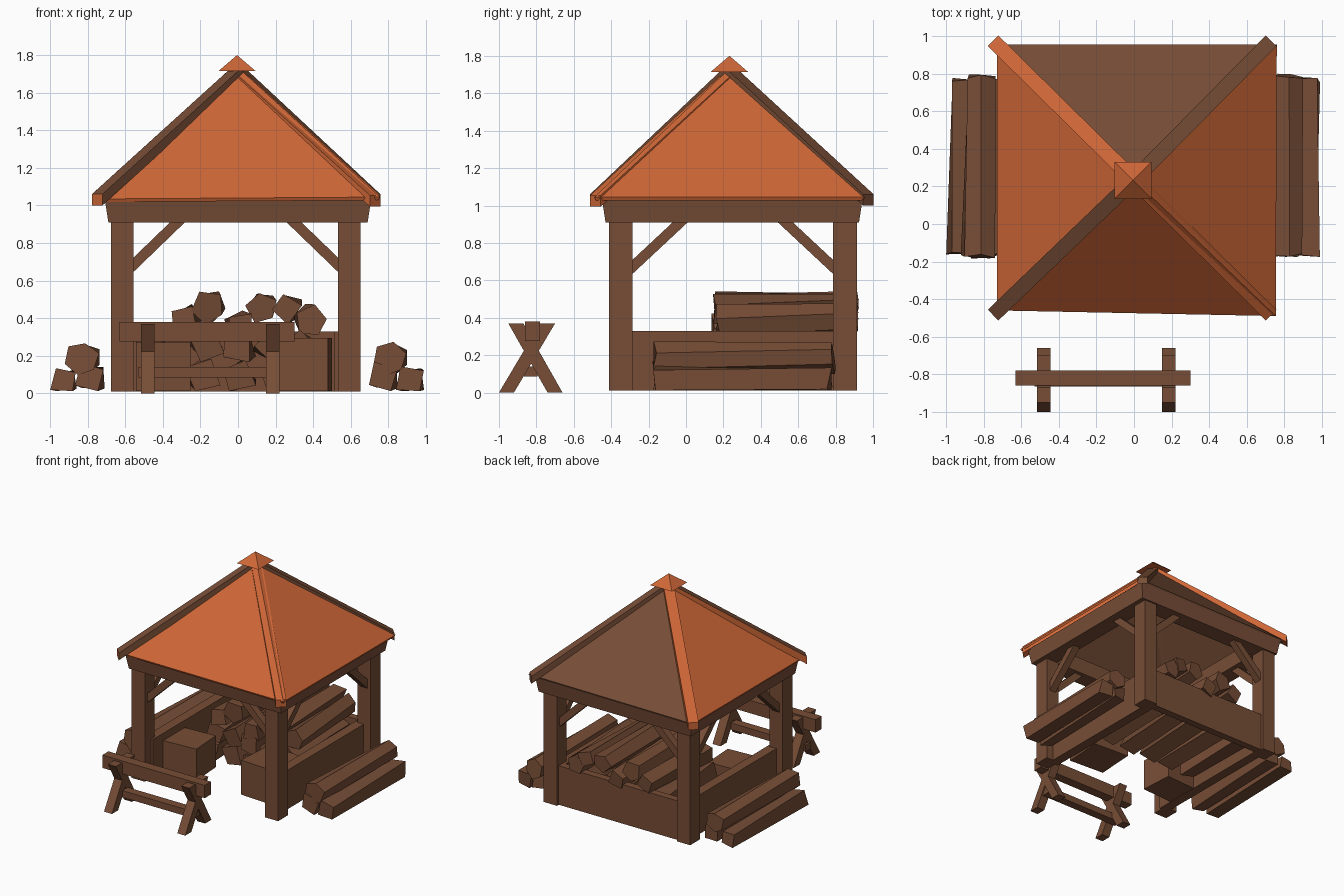
import bpy, bmesh, math, random
from mathutils import Vector, Matrix

if "Cube" in bpy.data.objects:
    bpy.data.objects.remove(bpy.data.objects["Cube"])

random.seed(4)


def material(name, rgb):
    m = bpy.data.materials.new(name)
    m.diffuse_color = (*rgb, 1)
    m.use_nodes = True
    m.node_tree.nodes["Principled BSDF"].inputs["Base Color"].default_value = m.diffuse_color
    return m


BROWN = material("brown_wood", (0.185, 0.075, 0.037))
ORANGE = material("orange_roof", (0.62, 0.135, 0.038))


def finish(name, bm, mats=(BROWN,)):
    bmesh.ops.recalc_face_normals(bm, faces=bm.faces)
    me = bpy.data.meshes.new(name)
    bm.to_mesh(me)
    bm.free()
    for m in mats:
        me.materials.append(m)
    ob = bpy.data.objects.new(name, me)
    bpy.context.collection.objects.link(ob)
    return ob


def box(name, x, y, z, turn=0):
    bm = bmesh.new()
    c = Vector(((x[0] + x[1]) / 2, (y[0] + y[1]) / 2, (z[0] + z[1]) / 2))
    s = (x[1] - x[0], y[1] - y[0], z[1] - z[0], 1)
    bmesh.ops.create_cube(bm, size=1, matrix=Matrix.Translation(c) @ Matrix.Rotation(turn, 4, 'Z') @ Matrix.Diagonal(s))
    return finish(name, bm)


def loft(name, rings, mats=(BROWN,), closed=False):
    bm = bmesh.new()
    loops = [[bm.verts.new(p) for p in r] for r in rings]
    n = len(rings[0])
    for a, b in zip(loops, loops[1:] + (loops[:1] if closed else [])):
        for i in range(n):
            bm.faces.new((a[i], a[(i + 1) % n], b[(i + 1) % n], b[i]))
    if not closed:
        bm.faces.new(loops[0])
        bm.faces.new(loops[-1])
    return finish(name, bm, mats)


def beam(name, p, q, w, h, mats=(BROWN,), plumb=False):
    # w is the horizontal width, h the depth across the beam; plumb cuts the ends upright
    p, q = Vector(p), Vector(q)
    d = (q - p).normalized()
    side = d.cross(Vector((0, 0, 1))).normalized()
    up = Vector((0, 0, 1)) if plumb else side.cross(d)
    rings = [[c + side * w / 2 * a + up * h / 2 * b for a, b in ((-1, -1), (1, -1), (1, 1), (-1, 1))] for c in (p, q)]
    return loft(name, rings, mats)


def rect(x, y0, y1, z):
    return [(-x, y0, z), (x, y0, z), (x, y1, z), (-x, y1, z)]


def split_log(name, x, z, y0, y1, r, sides=5, dx=0.0, dz=0.0, spin=None):
    # rough split log along y, slightly uneven and twisted
    spin = random.uniform(0, 6.28) if spin is None else spin
    rad = [r * random.uniform(0.85, 1.1) for _ in range(sides)]
    rings = []
    for y, s, k, t in ((y0, -1, 1.0, 0.0), (y1, 1, 0.9, 0.3)):
        rings.append([(x + s * dx + k * rad[i] * math.cos(spin + t + i * math.tau / sides),
                       y + random.uniform(-0.015, 0.015),
                       max(0.012, z + s * dz + k * rad[i] * math.sin(spin + t + i * math.tau / sides)))
                      for i in range(sides)])
    return loft(name, rings)


# posts
for sx, nx in ((-1, "left"), (1, "right")):
    for y, ny in ((-0.35, "front"), (0.85, "back")):
        cx = sx * 0.605 - 0.012
        box(f"{ny}_{nx}_post", (cx - 0.06, cx + 0.06), (y - 0.063, y + 0.063), (0.01, 0.95))

# diagonal braces between posts and ring beam
for s, n in ((-1, "left"), (1, "right")):
    for y, m in ((-0.35, "front"), (0.85, "back")):
        beam(f"{m}_{n}_brace", (s * 0.58 - 0.012, y, 0.65), (s * 0.29 - 0.012, y, 0.93), 0.06, 0.055)
    for y, t, m in ((-0.31, -0.01, "front"), (0.81, 0.51, "back")):
        beam(f"{n}_side_{m}_brace", (s * 0.605 - 0.012, y, 0.65), (s * 0.605 - 0.012, t, 0.93), 0.06, 0.055)

# flared ring beam
loft("ring_beam", [rect(0.69, -0.43, 0.925, 0.91), rect(0.71, -0.45, 0.945, 1.04),
                   rect(0.55, -0.29, 0.78, 1.04), rect(0.55, -0.29, 0.78, 0.91)], closed=True)

# four-sided roof: back slope and underside are brown
bm = bmesh.new()
base = [bm.verts.new(p) for p in ((-0.73, -0.46, 1.035), (0.755, -0.49, 1.045), (0.76, 0.955, 1.045), (-0.73, 0.955, 1.035))]
tip = bm.verts.new((0, 0.235, 1.735))
for i in range(4):
    f = bm.faces.new((base[i], base[(i + 1) % 4], tip))
    f.material_index = 1 if i == 2 else 0
roof = finish("roof", bm, (ORANGE, BROWN))
sol = roof.modifiers.new("thickness", 'SOLIDIFY')
sol.thickness = 0.02
sol.offset = -1
sol.material_offset = 1

# hip rafters, the front right one sits under the roof slopes
for name, x, y, drop, mats in (("front_left", -0.75, -0.485, 0, BROWN), ("front_right", 0.73, -0.485, 0.025, ORANGE),
                               ("back_left", -0.75, 0.975, 0, ORANGE), ("back_right", 0.73, 0.975, 0, BROWN)):
    hip = beam(f"{name}_hip", (0, 0.235, 1.71 - drop), (x, y, 1.03 - drop / 4), 0.08, 0.06, (mats, ORANGE), True)
    if name == "front_left":  # orange outer end and outer side
        for f in hip.data.polygons:
            if f.normal.x < -0.5 and f.normal.z < 0.3:
                f.material_index = 1

# cap on the peak
bm = bmesh.new()
bmesh.ops.create_cone(bm, cap_ends=True, segments=4, radius1=0.14, radius2=0, depth=0.085,
                      matrix=Matrix.Translation((-0.005, 0.232, 1.758)) @ Matrix.Rotation(math.pi / 4, 4, 'Z'))
finish("peak_cap", bm, (ORANGE,))

# low walls on three sides
box("back_wall", (-0.6, 0.58), (0.83, 0.89), (0.01, 0.33))
box("left_wall", (-0.62, -0.54), (-0.33, 0.83), (0.01, 0.33))
box("right_wall", (0.51, 0.59), (-0.33, 0.83), (0.01, 0.33))

# crates
box("left_crate", (-0.56, -0.26), (-0.19, 0.09), (0.012, 0.27), 0.06)
box("right_crate", (0.17, 0.49), (-0.20, 0.13), (0.012, 0.295), -0.06)

# inner stack: bottom, middle and top rows
for i, x in enumerate((-0.40, -0.20, 0.0, 0.20, 0.40)):
    split_log(f"stack_bottom_log_{i}", x, 0.09, 0.18, 0.82, 0.10, 4, random.uniform(-.02, .02))
for i, x in enumerate((-0.34, -0.17, 0.0, 0.18, 0.34)):
    split_log(f"stack_middle_log_{i}", x, 0.25, 0.16, 0.82, 0.10, 4, random.uniform(-.02, .02))
for i, (x, z, r) in enumerate(((-0.28, 0.40, 0.085), (-0.15, 0.46, 0.09), (0.0, 0.36, 0.085),
                               (0.13, 0.46, 0.085), (0.26, 0.46, 0.085), (0.38, 0.39, 0.085))):
    split_log(f"stack_top_log_{i}", x, z, 0.15 + 0.02 * (i % 2), 0.91, r, 4 + i % 2, random.uniform(-.015, .015), 0.005)

# outer piles, three logs on each side
for s, n in ((-1, "left"), (1, "right")):
    split_log(f"{n}_pile_inner_log", s * 0.78, 0.085, -0.17, 0.77, 0.095, 4, 0.01, 0, 0.5)
    split_log(f"{n}_pile_outer_log", s * 0.92, 0.07, -0.165, 0.765, 0.085, 4, 0.005, 0, 0.6)
    split_log(f"{n}_pile_top_log", s * 0.82, 0.185, -0.17, 0.785, 0.09, 6, 0.012, 0, 0.3)

# sawhorse in front
box("sawhorse_top_beam", (-0.63, 0.30), (-0.86, -0.78), (0.275, 0.38))
box("sawhorse_rail", (-0.53, 0.21), (-0.865, -0.795), (0.085, 0.14))
for x, n in ((-0.48, "left"), (0.185, "right")):
    for a, b, m in ((-0.96, -0.74, "front"), (-0.70, -0.91, "back")):
        loft(f"sawhorse_{n}_{m}_leg", [[(x + i * 0.036, y + j * 0.04, z) for i, j in ((-1, -1), (1, -1), (1, 1), (-1, 1))]
                                       for y, z in ((a, 0.0), (b, 0.37))])
